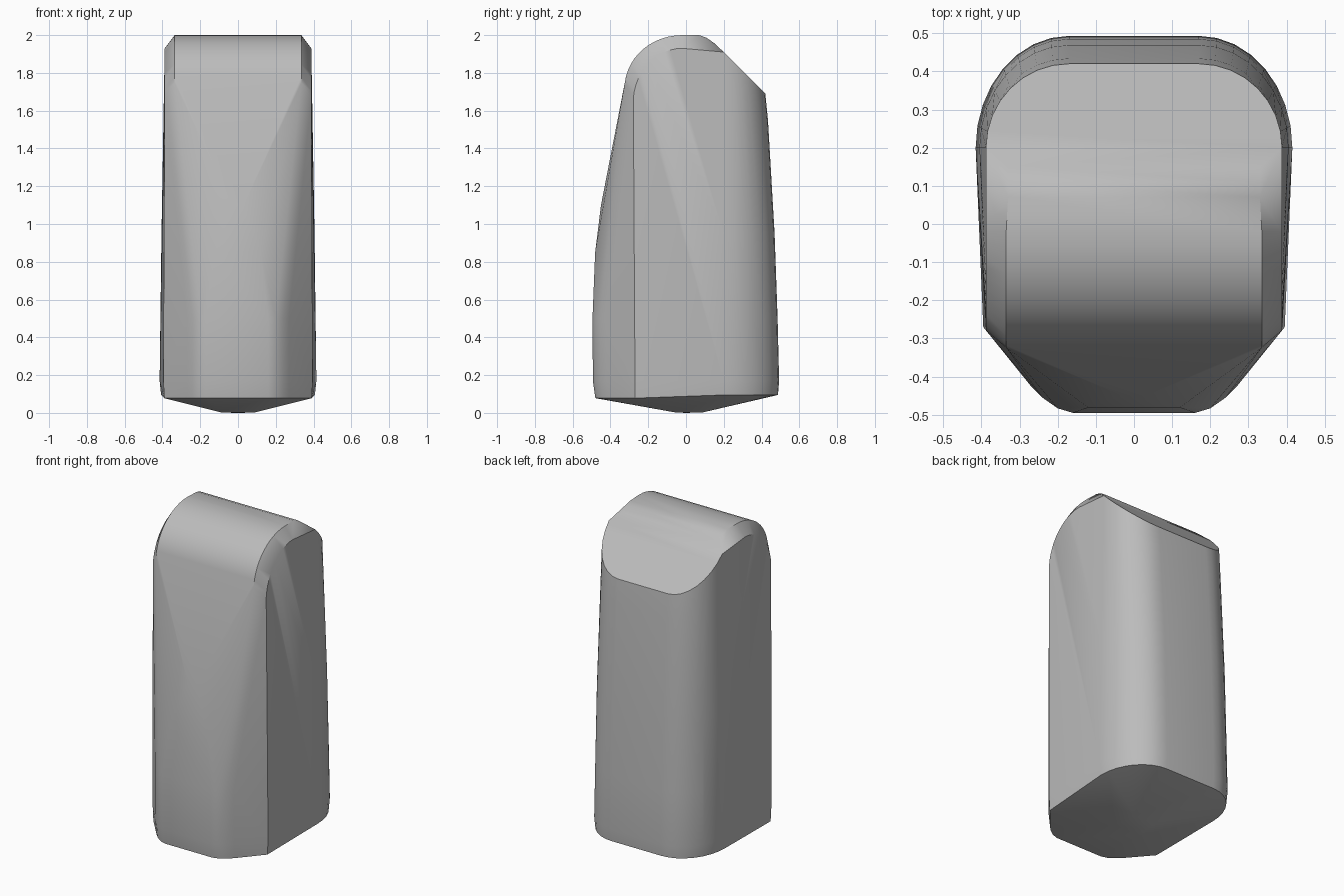
import bpy, bmesh, math

cube = bpy.data.objects.get("Cube")
if cube:
    bpy.data.objects.remove(cube, do_unlink=True)

grey = bpy.data.materials.new("plain_grey")
grey.use_nodes = True
grey.diffuse_color = (0.5, 0.5, 0.5, 1)
grey.node_tree.nodes["Principled BSDF"].inputs["Base Color"].default_value = (0.5, 0.5, 0.5, 1)

points = []


def pair(x, y, z):
    """Add a point and its mirror image across x = 0."""
    points.extend([(x, y, z), (-x, y, z)])


def back_corner(z, half, back, steps=8, slope=0.0):
    """Rounded rear corner; slope lifts it along the sloping rear cut."""
    for i in range(steps + 1):
        a = math.pi / 2 * i / steps
        y = 0.2 + (back - 0.2) * math.cos(a)
        x = 0.17 + (half - 0.17) * math.sin(a)
        pair(x, y, z + slope * (back - y))


def front_corner(z, half, front):
    """Front corner: small curve, then a flat diagonal to the side."""
    for x, y in ((0.16, 0), (0.20, 0.012), (0.24, 0.04), (0.27, 0.07)):
        pair(x, front + y, z)
    pair(half, -0.27, z)


# Lower body rings
for z, half, back, front in ((0.17, 0.415, 0.493, -0.493), (0.5, 0.41, 0.485, -0.495)):
    back_corner(z, half, back)
    front_corner(z, half - 0.02, front)

# Rim, a little higher at the back
back_corner(0.095, 0.407, 0.487)
front_corner(0.078, 0.39, -0.48)

# Upper rear rings and sloping cut
back_corner(0.95, 0.405, 0.469)
back_corner(1.55, 0.393, 0.434)
back_corner(1.69, 0.388, 0.42, slope=1.0)

# Front face bulging down the middle
pair(0.12, -0.481, 0.85)
pair(0.03, -0.45, 1.1)

# Rounded top: broad arch and a smaller arch on each side
for i in range(13):
    a = math.pi * (0.03 + 0.47 * i / 12)
    pair(0.335, -0.02 - 0.305 * math.cos(a), 1.72 + 0.28 * math.sin(a))
    pair(0.388, -0.02 - 0.26 * math.cos(a), 1.64 + 0.29 * math.sin(a))
for y, z in ((0.07, 2.0), (0.11, 1.985), (0.15, 1.957)):
    pair(0.33, y, z)
pair(0.388, 0.08, 1.92)

# Shallow pointed underside
pair(0.09, -0.06, 0.003)
pair(0.07, 0.09, 0.003)
pair(0.02, 0.0, 0.0)

# Wrap all guide points in one convex body
bm = bmesh.new()
for p in points:
    bm.verts.new(p)
bmesh.ops.remove_doubles(bm, verts=bm.verts, dist=0.001)
hull = bmesh.ops.convex_hull(bm, input=bm.verts)
loose = {g for g in hull["geom_interior"] + hull["geom_unused"]
         if isinstance(g, bmesh.types.BMVert)}
bmesh.ops.delete(bm, geom=list(loose), context="VERTS")
bmesh.ops.recalc_face_normals(bm, faces=bm.faces)
mesh = bpy.data.meshes.new("body")
bm.to_mesh(mesh)
bm.free()
mesh.materials.append(grey)
body = bpy.data.objects.new("body", mesh)
bpy.context.collection.objects.link(body)
bpy.ops.object.select_all(action="DESELECT")
body.select_set(True)
bpy.context.view_layer.objects.active = body
bpy.ops.object.shade_smooth_by_angle(angle=math.radians(35))
